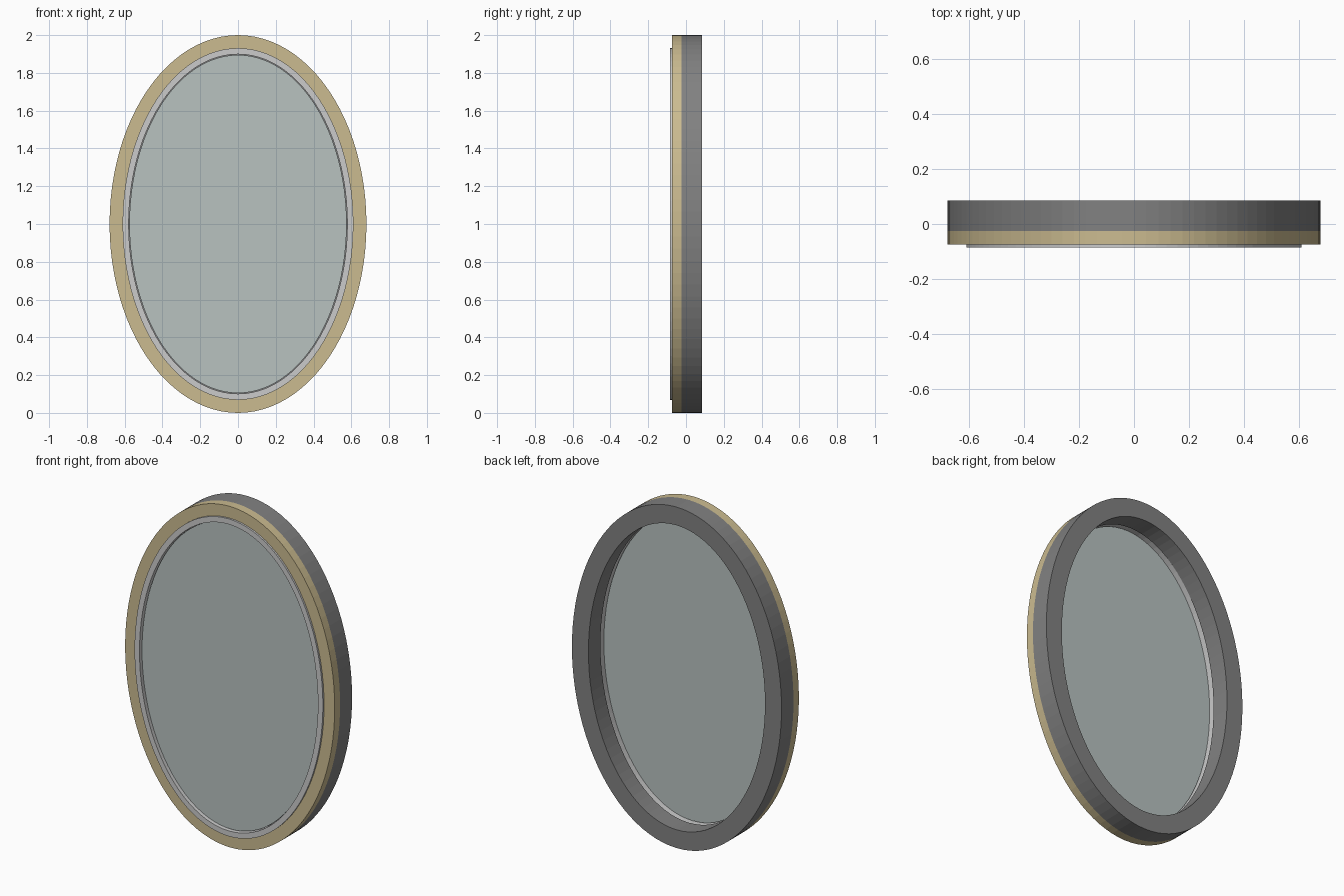
import bpy, bmesh
from math import cos, sin, pi

if "Cube" in bpy.data.objects:
    bpy.data.objects.remove(bpy.data.objects["Cube"])

SEGS = 96
RX, RZ, CZ = 0.68, 1.0, 1.0   # outer half-sizes and centre height


def material(name, rgb):
    m = bpy.data.materials.new(name)
    m.diffuse_color = (*rgb, 1)
    m.use_nodes = True
    m.node_tree.nodes["Principled BSDF"].inputs["Base Color"].default_value = m.diffuse_color
    return m


def loop(bm, inset, y):
    # one oval loop, inset evenly from the outer edge
    return [bm.verts.new(((RX - inset) * cos(2 * pi * i / SEGS), y,
                          CZ + (RZ - inset) * sin(2 * pi * i / SEGS)))
            for i in range(SEGS)]


def finish(bm, name, mat):
    bmesh.ops.recalc_face_normals(bm, faces=bm.faces[:])
    me = bpy.data.meshes.new(name)
    bm.to_mesh(me)
    bm.free()
    ob = bpy.data.objects.new(name, me)
    bpy.context.collection.objects.link(ob)
    if mat:
        me.materials.append(mat)
    return ob


def oval_ring(name, outer, inner, y0, y1, mat=None):
    bm = bmesh.new()
    loops = [loop(bm, i, y) for i, y in
             ((outer, y0), (outer, y1), (inner, y1), (inner, y0))]
    for a, b in zip(loops, loops[1:] + loops[:1]):
        for i in range(SEGS):
            j = (i + 1) % SEGS
            bm.faces.new((a[i], a[j], b[j], b[i]))
    return finish(bm, name, mat)


def oval_disc(name, inset, y0, y1, mat=None):
    bm = bmesh.new()
    a, b = loop(bm, inset, y0), loop(bm, inset, y1)
    bm.faces.new(a)
    bm.faces.new(b)
    for i in range(SEGS):
        j = (i + 1) % SEGS
        bm.faces.new((a[i], a[j], b[j], b[i]))
    return finish(bm, name, mat)


brass = material("brass", (0.60, 0.50, 0.28))
white = material("white", (0.80, 0.80, 0.78))
dark = material("dark_grey", (0.22, 0.22, 0.22))
glass = material("glass", (0.48, 0.54, 0.53))

# Deep rear body of the frame
oval_ring("rear_frame", 0.0, 0.107, -0.025, 0.086, dark)
# Coloured front rim
oval_ring("front_rim", 0.0, 0.069, -0.075, -0.025, brass)
# Raised pale trim around the pane
oval_ring("inner_trim", 0.069, 0.101, -0.086, -0.03, white)
# Pane, set slightly back from the trim
oval_disc("pane", 0.105, -0.068, -0.06, glass)
